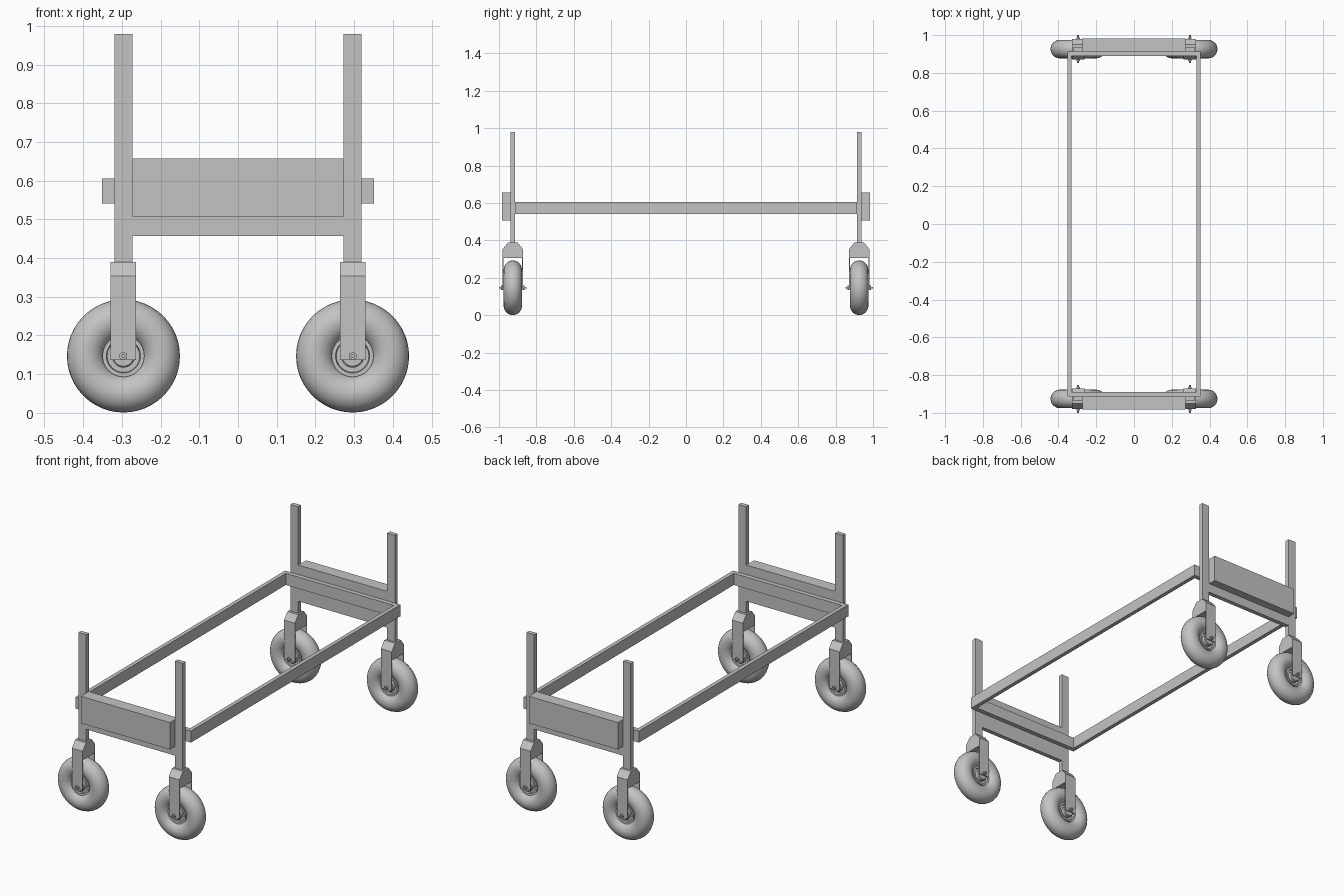
import bpy, bmesh, math
from mathutils import Matrix

cube = bpy.data.objects.get("Cube")
if cube:
    bpy.data.objects.remove(cube, do_unlink=True)

grey = bpy.data.materials.new("plain_grey")
grey.use_nodes = True
colour = (0.55, 0.55, 0.55, 1)
grey.diffuse_color = colour
grey.node_tree.nodes["Principled BSDF"].inputs["Base Color"].default_value = colour


def finish(name, bm, smooth=False):
    bmesh.ops.recalc_face_normals(bm, faces=bm.faces)
    mesh = bpy.data.meshes.new(name)
    bm.to_mesh(mesh)
    bm.free()
    mesh.materials.append(grey)
    obj = bpy.data.objects.new(name, mesh)
    bpy.context.collection.objects.link(obj)
    if smooth:
        bpy.ops.object.select_all(action="DESELECT")
        obj.select_set(True)
        bpy.context.view_layer.objects.active = obj
        bpy.ops.object.shade_smooth_by_angle(angle=math.radians(35))
    return obj


def box(name, x, y, z):
    """Box from (low, high) pairs."""
    bm = bmesh.new()
    bmesh.ops.create_cube(bm, size=1)
    for v in bm.verts:
        for i, (a, b) in enumerate((x, y, z)):
            v.co[i] = (a + b) / 2 + v.co[i] * (b - a)
    return finish(name, bm)


def prism(name, profile, x0, x1):
    """Extrude a (y, z) outline along x."""
    bm = bmesh.new()
    face = bm.faces.new([bm.verts.new((x0, y, z)) for y, z in profile])
    ext = bmesh.ops.extrude_face_region(bm, geom=[face])["geom"]
    verts = [g for g in ext if isinstance(g, bmesh.types.BMVert)]
    bmesh.ops.translate(bm, verts=verts, vec=(x1 - x0, 0, 0))
    return finish(name, bm)


def lathe(name, profile, centre, closed, steps=48):
    """Spin a (radius, along y) outline around the y axis."""
    bm = bmesh.new()
    verts = [bm.verts.new((r, y, 0)) for r, y in profile]
    pairs = list(zip(verts, verts[1:]))
    if closed:
        pairs.append((verts[-1], verts[0]))
    edges = [bm.edges.new(p) for p in pairs]
    bmesh.ops.spin(bm, geom=verts + edges, cent=(0, 0, 0), axis=(0, 1, 0),
                   angle=math.tau, steps=steps, use_duplicate=False)
    bmesh.ops.remove_doubles(bm, verts=bm.verts, dist=1e-5)
    bmesh.ops.translate(bm, verts=bm.verts, vec=centre)
    return finish(name, bm, smooth=True)


def rod(name, radius, length, centre, sides):
    bm = bmesh.new()
    bmesh.ops.create_cone(bm, cap_ends=True, segments=sides, radius1=radius,
                          radius2=radius, depth=length,
                          matrix=Matrix.Translation(centre) @ Matrix.Rotation(math.pi / 2, 4, "X"))
    return finish(name, bm, smooth=sides > 8)


def span(sign, a, b):
    return tuple(sorted((sign * a, sign * b)))


WX, WY, WZ = 0.296, 0.926, 0.147   # wheel centre

# Rectangular bed frame: two side rails and two end rails
RAIL_Z = (0.541, 0.605)
for s, side in ((1, "left"), (-1, "right")):
    box(side + "_side_rail", span(s, 0.33, 0.352), (-0.914, 0.914), RAIL_Z)

for t, end in ((-1, "front"), (1, "back")):
    box(end + "_end_rail", (-0.33, 0.33), span(t, 0.889, 0.914), RAIL_Z)
    # End panel between the posts, with a thick board on its outer side
    box(end + "_end_panel", (-0.272, 0.272), span(t, 0.914, 0.938), (0.457, 0.657))
    box(end + "_end_board", (-0.272, 0.272), span(t, 0.938, 0.983), (0.508, 0.657))

    for s, side in ((1, "left"), (-1, "right")):
        tag = end + "_" + side + "_"
        x, y = s * WX, t * WY
        box(tag + "post", span(s, 0.272, 0.319), span(t, 0.914, 0.938), (0.39, 0.979))

        # Fork: chamfered crown and two thin blades
        crown = [(-0.054, 0.305), (0.054, 0.305), (0.054, 0.354),
                 (0.025, 0.39), (-0.025, 0.39), (-0.054, 0.354)]
        prism(tag + "fork_crown", [(y + a, z) for a, z in crown], x - 0.033, x + 0.033)
        for d in (-1, 1):
            blade = sorted((y + d * 0.050, y + d * 0.054))
            box(tag + "fork_blade", (x - 0.033, x + 0.033), blade, (0.137, 0.305))
            rod(tag + "axle_nut", 0.011, 0.008, (x, y + d * 0.058, WZ), 6)

        # Wheel: round tyre, recessed rim, hub and axle
        tyre = [(0.097 + 0.049 * math.cos(i * math.tau / 24),
                 0.049 * math.sin(i * math.tau / 24)) for i in range(24)]
        lathe(tag + "tyre", tyre, (x, y, WZ), True)
        half = [(0.0, 0.042), (0.026, 0.042), (0.03, 0.038), (0.03, 0.018),
                (0.042, 0.018), (0.044, 0.03), (0.054, 0.03)]
        rim = half + [(r, -h) for r, h in reversed(half)]
        lathe(tag + "rim", rim, (x, y, WZ), False)
        rod(tag + "axle", 0.005, 0.148, (x, y, WZ), 12)
